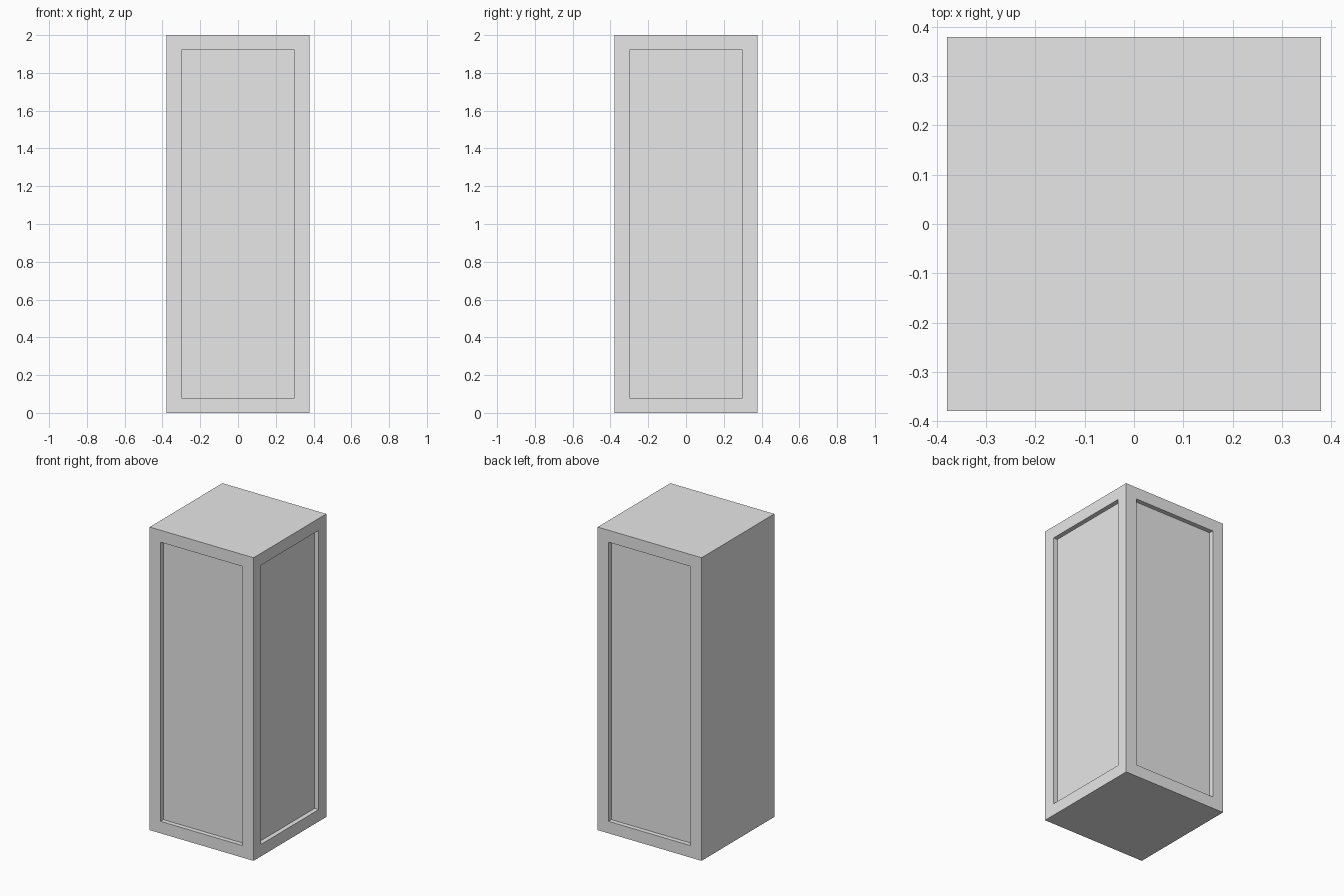
import bpy
import bmesh
from mathutils import Matrix, Vector

WIDTH, HEIGHT = 0.758, 2.0
BORDER, DEPTH = 0.079, 0.03

cube = bpy.data.objects.get("Cube")
if cube:
    bpy.data.objects.remove(cube, do_unlink=True)

# Single plain grey
grey = bpy.data.materials.new("light_grey")
grey.use_nodes = True
grey.diffuse_color = (0.8, 0.8, 0.8, 1)
grey.node_tree.nodes["Principled BSDF"].inputs["Base Color"].default_value = grey.diffuse_color

# Tall square block standing on the ground
bm = bmesh.new()
bmesh.ops.create_cube(bm, size=1)
bmesh.ops.transform(
    bm, verts=bm.verts,
    matrix=Matrix.Translation((0, 0, HEIGHT / 2)) @ Matrix.Diagonal((WIDTH, WIDTH, HEIGHT, 1)))
bm.normal_update()

# Framed recessed panels on the front, back and +x side; the -x side stays plain
panels = [f for f in bm.faces if abs(f.normal.z) < 0.5 and f.normal.x > -0.5]
bmesh.ops.inset_individual(bm, faces=panels, thickness=BORDER, use_even_offset=True)
for panel in panels:
    inward = Vector(panel.normal) * -DEPTH
    pushed = bmesh.ops.extrude_discrete_faces(bm, faces=[panel])["faces"][0]
    bmesh.ops.translate(bm, verts=pushed.verts, vec=inward)
bmesh.ops.recalc_face_normals(bm, faces=bm.faces)

mesh = bpy.data.meshes.new("panelled_column")
bm.to_mesh(mesh)
bm.free()
mesh.materials.append(grey)
column = bpy.data.objects.new("panelled_column", mesh)
bpy.context.collection.objects.link(column)
